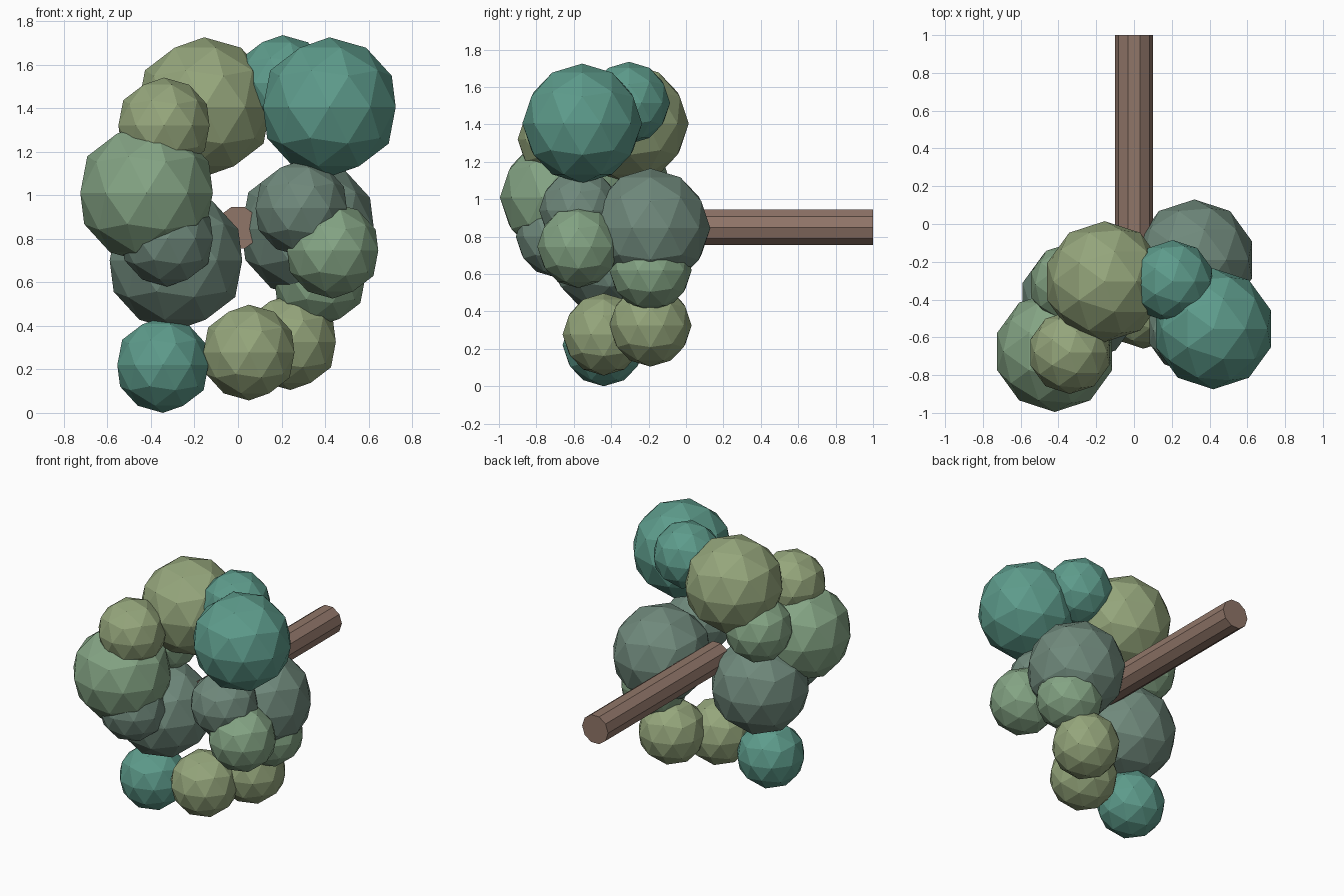
import bpy
from math import pi, radians

if "Cube" in bpy.data.objects:
    bpy.data.objects.remove(bpy.data.objects["Cube"])


def material(name, rgb):
    m = bpy.data.materials.new(name)
    m.diffuse_color = (*rgb, 1)
    m.use_nodes = True
    m.node_tree.nodes["Principled BSDF"].inputs["Base Color"].default_value = m.diffuse_color
    return m


olive = material("olive", (0.30, 0.38, 0.20))
teal = material("teal", (0.11, 0.33, 0.26))
sage = material("sage", (0.23, 0.37, 0.23))
dark = material("dark_sage", (0.16, 0.25, 0.20))
brown = material("bark", (0.28, 0.18, 0.14))

BIG, SMALL = 0.32, 0.22

# Foliage: colour, radius, centre
balls = [
    (olive, BIG, (-0.155, -0.305, 1.405)),
    (teal, BIG, (0.42, -0.555, 1.405)),
    (sage, BIG, (-0.42, -0.675, 1.01)),
    (dark, BIG, (-0.285, -0.41, 0.70)),
    (dark, BIG, (0.32, -0.19, 0.845)),
    (olive, SMALL, (-0.34, -0.68, 1.32)),
    (teal, SMALL, (0.205, -0.305, 1.515)),
    (sage, SMALL, (-0.335, -0.32, 1.14)),
    (dark, SMALL, (-0.325, -0.69, 0.80)),
    (dark, SMALL, (0.29, -0.565, 0.94)),
    (sage, SMALL, (0.435, -0.575, 0.745)),
    (sage, SMALL, (0.375, -0.19, 0.62)),
    (olive, SMALL, (0.24, -0.19, 0.325)),
    (olive, SMALL, (0.05, -0.44, 0.277)),
    (teal, SMALL, (-0.345, -0.44, 0.22)),
]
for i, (mat, r, loc) in enumerate(balls):
    bpy.ops.mesh.primitive_ico_sphere_add(subdivisions=2, radius=r, location=loc)
    ob = bpy.context.object
    ob.name = f"foliage_{i + 1}"
    ob.data.materials.append(mat)

# Trunk: ten-sided, lying along y
y0, y1 = -0.34, 1.0
bpy.ops.mesh.primitive_cylinder_add(
    vertices=10, radius=0.1, depth=y1 - y0, location=(0, (y0 + y1) / 2, 0.85),
    rotation=(pi / 2, radians(18), 0))
trunk = bpy.context.object
trunk.name = "trunk"
trunk.data.materials.append(brown)
